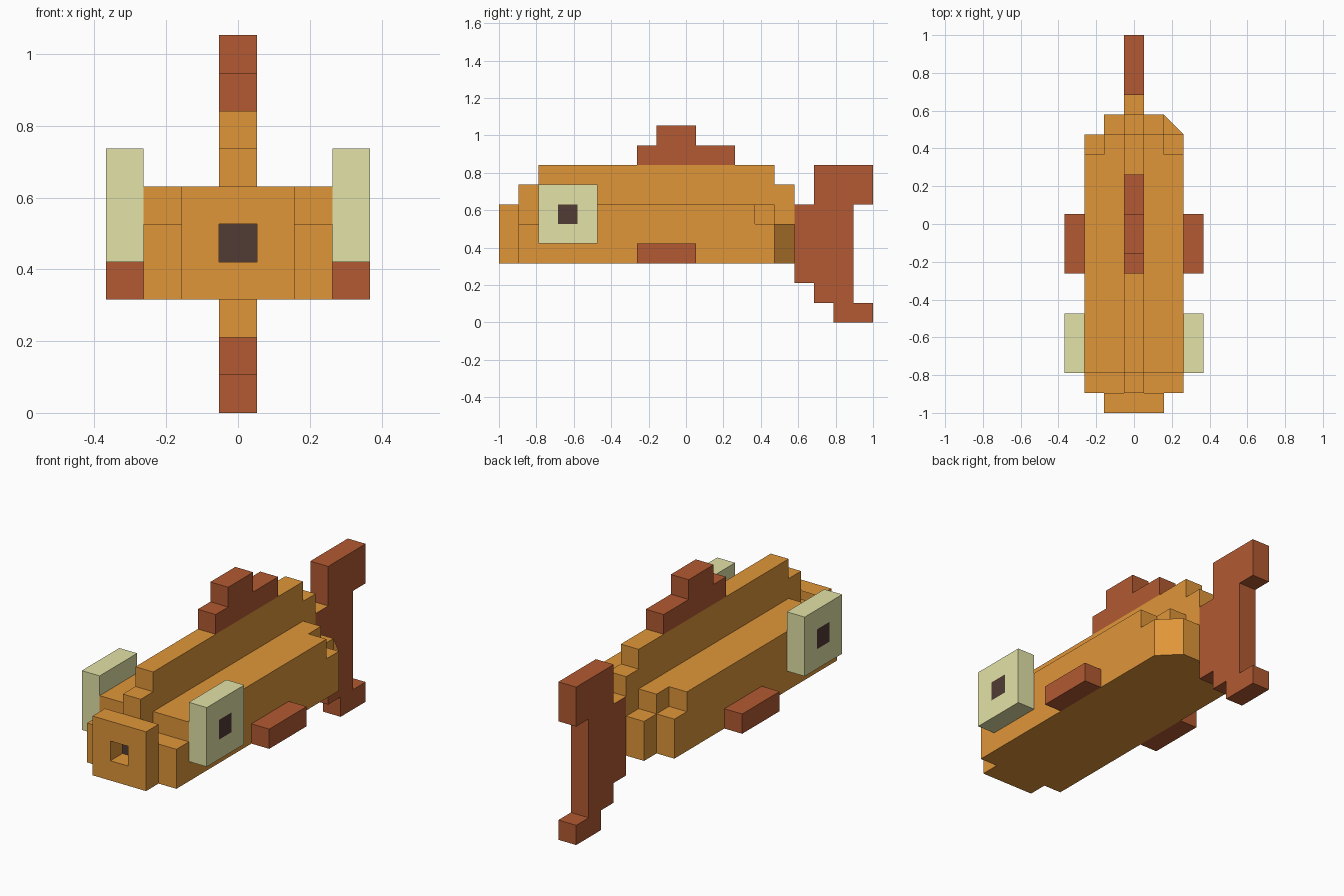
import bpy
import bmesh
from mathutils import Vector

cube = bpy.data.objects.get("Cube")
if cube:
    bpy.data.objects.remove(cube, do_unlink=True)

U = 2 / 19  # one block; all coordinates below are in blocks


def material(name, rgb):
    lin = [((c / 255 + 0.055) / 1.055) ** 2.4 for c in rgb] + [1]
    mat = bpy.data.materials.new(name)
    mat.use_nodes = True
    mat.diffuse_color = lin
    mat.node_tree.nodes["Principled BSDF"].inputs["Base Color"].default_value = lin
    return mat


ORANGE = material("orange_scales", (224, 150, 58))
BROWN = material("russet_fin", (178, 90, 50))
CREAM = material("cream_eye", (226, 226, 167))
DARK = material("dark_brown", (81, 59, 52))


def point(x, y, z):
    return Vector((x * U, y * U - 1, z * U))


def finish(name, bm, mats):
    mesh = bpy.data.meshes.new(name)
    bm.to_mesh(mesh)
    bm.free()
    for m in mats:
        mesh.materials.append(m)
    obj = bpy.data.objects.new(name, mesh)
    bpy.context.collection.objects.link(obj)
    return obj


def prism(outline, axis, lo, hi):
    """Extrude a stepped outline: (y, z) along x, or (x, y) along z."""
    bm = bmesh.new()
    place = (lambda a, b, t: point(t, a, b)) if axis == "x" else (lambda a, b, t: point(a, b, t))
    face = bm.faces.new([bm.verts.new(place(a, b, lo)) for a, b in outline])
    top = bmesh.ops.extrude_face_region(bm, geom=[face])["geom"]
    verts = [v for v in top if isinstance(v, bmesh.types.BMVert)]
    bmesh.ops.translate(bm, verts=verts, vec=place(0, 0, hi) - place(0, 0, lo))
    bmesh.ops.recalc_face_normals(bm, faces=bm.faces)
    return bm


def block(x0, x1, y0, y1, z0, z1):
    return prism([(y0, z0), (y1, z0), (y1, z1), (y0, z1)], "x", x0, x1)


def facing(bm, direction):
    bm.normal_update()
    return max(bm.faces, key=lambda f: f.normal.dot(Vector(direction)))


def mirrored(half):
    return half + [(-x, y) for x, y in reversed(half)]


# Body: lower hull, upper hull and the tall central ridge
lower = mirrored([(2.5, 1), (2.5, 14), (1.5, 14), (1.5, 15)])
upper = mirrored([(2.5, 2), (2.5, 13), (1.5, 13), (1.5, 14)])
ridge = [(1, 5), (1, 7), (2, 7), (2, 8), (14, 8), (14, 7), (15, 7), (15, 5)]
finish("lower_body", prism(lower, "z", 3, 5), [ORANGE])
finish("upper_body", prism(upper, "z", 5, 6), [ORANGE])
finish("back_ridge", prism(ridge, "x", -0.5, 0.5), [ORANGE])

# Open-topped slanted panel at the left rear corner
bm = bmesh.new()
a, b, c, d, e = [bm.verts.new(point(*p)) for p in
                 [(2.5, 14, 3), (1.5, 15, 3), (1.5, 14, 3), (2.5, 14, 5), (1.5, 15, 5)]]
bm.faces.new([a, c, b])
bm.faces.new([a, b, e, d])
finish("rear_corner_panel", bm, [ORANGE])

# Snout with a recessed mouth
bm = block(-1.5, 1.5, 0, 1, 3, 6)
bmesh.ops.delete(bm, geom=[facing(bm, (0, 1, 0))], context="FACES_ONLY")
front = facing(bm, (0, -1, 0))
bmesh.ops.inset_region(bm, faces=[front], thickness=U, use_even_offset=True)
mouth = bmesh.ops.extrude_discrete_faces(bm, faces=[front])["faces"][0]
bmesh.ops.translate(bm, verts=mouth.verts, vec=(0, 0.97 * U, 0))
mouth.material_index = 1
finish("snout", bm, [ORANGE, DARK])

# Eyes with pupils, and side fins
for side, label in ((1, "left"), (-1, "right")):
    inner, outer = sorted((2.5 * side, 3.5 * side))
    bm = block(inner, outer, 2, 5, 4, 7)
    pupil = facing(bm, (side, 0, 0))
    bmesh.ops.inset_region(bm, faces=[pupil], thickness=U, use_even_offset=True)
    pupil.material_index = 1
    finish(label + "_eye", bm, [CREAM, DARK])
    finish(label + "_side_fin", block(inner, outer, 7, 10, 3, 4), [BROWN])

# Dorsal fin
dorsal = [(7, 8), (7, 9), (8, 9), (8, 10), (10, 10), (10, 9), (12, 9), (12, 8)]
finish("dorsal_fin", prism(dorsal, "x", -0.5, 0.5), [BROWN])

# Tail fin; its root is body-coloured on the front and top faces
tail = [(15, 2), (15, 6), (16, 6), (16, 8), (19, 8), (19, 6), (18, 6), (18, 1),
        (19, 1), (19, 0), (17, 0), (17, 1), (16, 1), (16, 2)]
bm = prism(tail, "x", -0.5, 0.5)
root_end = point(0, 15.6, 0).y
for f in bm.faces:
    if f.calc_center_median().y < root_end and (f.normal.y < -0.5 or f.normal.z > 0.5):
        f.material_index = 1
finish("tail_fin", bm, [BROWN, ORANGE])
